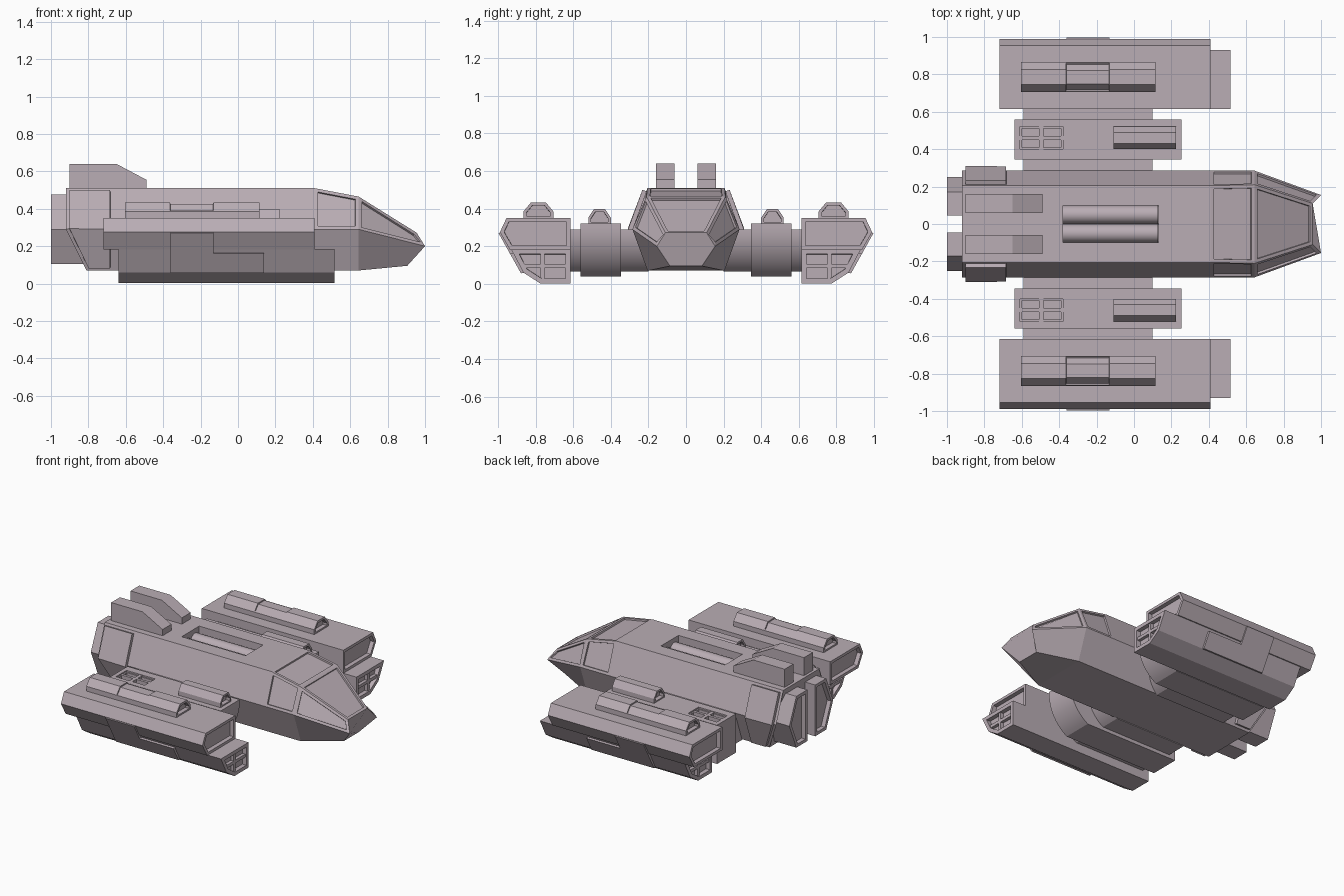
import bpy, bmesh, math
from mathutils import Vector

if "Cube" in bpy.data.objects:
    bpy.data.objects.remove(bpy.data.objects["Cube"])

# Dull mauve-grey hull paint for every part
hull = bpy.data.materials.new("hull_paint")
hull.diffuse_color = (.49, .42, .46, 1)
hull.use_nodes = True
hull.node_tree.nodes["Principled BSDF"].inputs["Base Color"].default_value = hull.diffuse_color


def finish(name, bm, mirror):
    bmesh.ops.recalc_face_normals(bm, faces=bm.faces)
    me = bpy.data.meshes.new(name)
    bm.to_mesh(me)
    bm.free()
    me.materials.append(hull)
    ob = bpy.data.objects.new(name, me)
    bpy.context.collection.objects.link(ob)
    if mirror:
        ob.modifiers.new("Mirror", 'MIRROR').use_axis = (False, True, False)
    return ob


def loft(bm, rings):
    """Skin closed rings of points, return faces per segment and the end caps."""
    vs = [[bm.verts.new(p) for p in r] for r in rings]
    n = len(vs[0])
    segs = [[bm.faces.new((a[i], a[(i + 1) % n], b[(i + 1) % n], b[i])) for i in range(n)]
            for a, b in zip(vs, vs[1:])]
    caps = [bm.faces.new(vs[0]), bm.faces.new(vs[-1])]
    bmesh.ops.recalc_face_normals(bm, faces=bm.faces)
    return segs, caps


def step_panel(bm, faces, rim, depth):
    """Flat rim, then a steep step in (negative) or out (positive)."""
    bmesh.ops.inset_region(bm, faces=faces, thickness=rim, use_even_offset=True)
    bmesh.ops.inset_region(bm, faces=faces, thickness=.001, depth=depth, use_even_offset=True)


def prism(name, pts, axis, a, b, inset=0, depth=0.03, mirror=True):
    """Extrude a profile along x (points are y,z) or y (points are x,z)."""
    bm = bmesh.new()
    place = (lambda p, t: (t, *p)) if axis == 'x' else (lambda p, t: (p[0], t, p[1]))
    _, caps = loft(bm, [[place(p, t) for p in pts] for t in (a, b)])
    if inset:
        for cap in caps:
            step_panel(bm, [cap], inset, -depth)
    return finish(name, bm, mirror)


def box(name, x, y, z, mirror=True):
    return prism(name, [(y[0], z[0]), (y[1], z[0]), (y[1], z[1]), (y[0], z[1])], 'x', *x, mirror=mirror)


def cut(ob, cutter):
    m = ob.modifiers.new("Cut", 'BOOLEAN')
    m.operation, m.object, m.solver = 'DIFFERENCE', cutter, 'EXACT'
    bpy.context.view_layer.objects.active = ob
    bpy.ops.object.modifier_move_to_index(modifier=m.name, index=0)
    bpy.ops.object.modifier_apply(modifier=m.name)
    bpy.data.objects.remove(cutter)


# Fuselage: hexagonal sections as (upper, middle, lower) points
stations = [
    [(-.92, .205, .51), (-.92, .285, .29), (-.81, .205, .07)],
    [(-.665, .205, .51), (-.665, .285, .29), (-.665, .205, .07)],
    [(.41, .205, .51), (.41, .285, .29), (.41, .205, .07)],
    [(.645, .21, .465), (.645, .285, .29), (.645, .205, .07)],
    [(.955, .11, .272), (1.0, .155, .20), (.905, .085, .095)],
]
bm = bmesh.new()
segs, _ = loft(bm, [s + [(x, -y, z) for x, y, z in reversed(s)] for s in stations])
# face order: 0,1 = +y upper/lower side, 2 = belly, 3,4 = -y sides, 5 = roof
for f in (0, 4, 5):                                   # recessed windows
    for s in (2, 3):
        step_panel(bm, [segs[s][f]], .018, -.012)
for pair in ((0, 1), (3, 4)):                         # raised rear side panels
    step_panel(bm, [segs[0][i] for i in pair], .018, .022)
fuselage = finish("fuselage", bm, False)

# Roof slot with two long tanks
cut(fuselage, box("slot_cutter", (-.38, .13), (-.1, .1), (.42, .6), mirror=False))
ring = [(.05 + .049 * math.cos(i * math.tau / 24), .43 + .049 * math.sin(i * math.tau / 24)) for i in range(24)]
tank = prism("roof_tank", ring, 'x', -.379, .129)

# Tail fins and rear engine nozzles
prism("tail_fin", [(-.9, .5), (-.9, .64), (-.65, .64), (-.49, .555), (-.49, .5)], 'y', .06, .16)
prism("engine_nozzle", [(.045, .475), (.17, .475), (.25, .29), (.17, .105), (.045, .105)],
      'x', -1.0, -.78, inset=.022, depth=.03)


def rounded_profile(x0, x1, z0, z1, r):
    """Side profile whose lower front is swept back along a wide arc."""
    sweep = math.acos(1 - (z1 - .02 - z0) / r) if r > z1 - z0 else math.pi / 2
    top = z0 + r * math.sin(math.radians(60))
    arc = [(x1 - r + r * math.cos(t), top - r * math.sin(t))
           for t in (math.radians(60 - 5 * i) for i in range(13))]
    return [(x1, z1), (x0, z1), (x0, z0)] + arc


# Wing beam and inner pod
beam = prism("wing_beam", rounded_profile(-.59, .1, .065, .29, .25), 'y', .2, .63)
inner = prism("inner_pod", rounded_profile(-.64, .255, .04, .32, .3), 'y', .345, .56)
cut(inner, box("vent_cutter", (-.61, -.38), (.4, .52), (.29, .4), mirror=False))

# Vent in the inner pod: thin inner lip and crossing bars
for i, (x, y) in enumerate([((-.61, -.38), (.4, .41)), ((-.61, -.38), (.51, .52)),
                            ((-.61, -.6), (.4, .52)), ((-.39, -.38), (.4, .52))]):
    box("vent_lip_%d" % i, x, y, (.285, .31))
box("vent_bar_long", (-.61, -.38), (.45, .47), (.285, .316))
box("vent_bar_cross", (-.507, -.483), (.4, .52), (.285, .317))


def duct_profile(yc, w, z0, h):
    return [(yc - w, z0), (yc - w, z0 + h * .45), (yc - w * .5, z0 + h),
            (yc + w * .5, z0 + h), (yc + w, z0 + h * .45), (yc + w, z0)]


# Raised duct on the inner pod
prism("inner_duct", duct_profile(.46, .06, .315, .082), 'x', -.11, .225, inset=.014)

# Longer duct on the outer pod, with a sunken hatch wrapped over its middle
bm = bmesh.new()
section = duct_profile(.785, .08, .345, .088)
segs, caps = loft(bm, [[(x, *p) for p in section] for x in (-.605, -.37, -.125, .115)])
step_panel(bm, segs[1][1:4], .007, -.008)
for cap in caps:
    step_panel(bm, [cap], .016, -.03)
finish("outer_duct", bm, True)

# Outer pod: upper and lower hulls with recessed ends
prism("outer_pod_upper", [(.615, .35), (.955, .35), (.99, .275), (.937, .183), (.615, .183)],
      'x', -.72, .41, inset=.02, depth=.03)
prism("outer_pod_lower", [(.615, .184), (.93, .184), (.865, .06), (.775, .002), (.615, .002)],
      'x', -.64, .515, inset=.026, depth=.03)

# Grille bars across both lower pod ends
for end, x in (("front", (.47, .508)), ("rear", (-.633, -.6))):
    box("grille_upright_" + end, x, (.752, .774), (.02, .165))
    box("grille_crossbar_" + end, x, (.635, .87), (.085, .107))

# Stepped armour plate on the sloped outer side
outline = [(-.36, .275), (-.13, .275), (-.13, .165), (.14, .165), (.14, .06), (-.36, .06)]
bm = bmesh.new()
slope = lambda z: .868 + (z - .06) * .12 / .215
base = [Vector((x, slope(z) - .01, z)) for x, z in outline]
loft(bm, [base, [p + Vector((0, .02, -.004)) for p in base]])
finish("armour_plate", bm, True)

# Smooth only the rounded parts
bpy.ops.object.select_all(action='DESELECT')
for ob in (tank, beam, inner):
    ob.select_set(True)
bpy.context.view_layer.objects.active = inner
bpy.ops.object.shade_smooth_by_angle(angle=math.radians(30))
